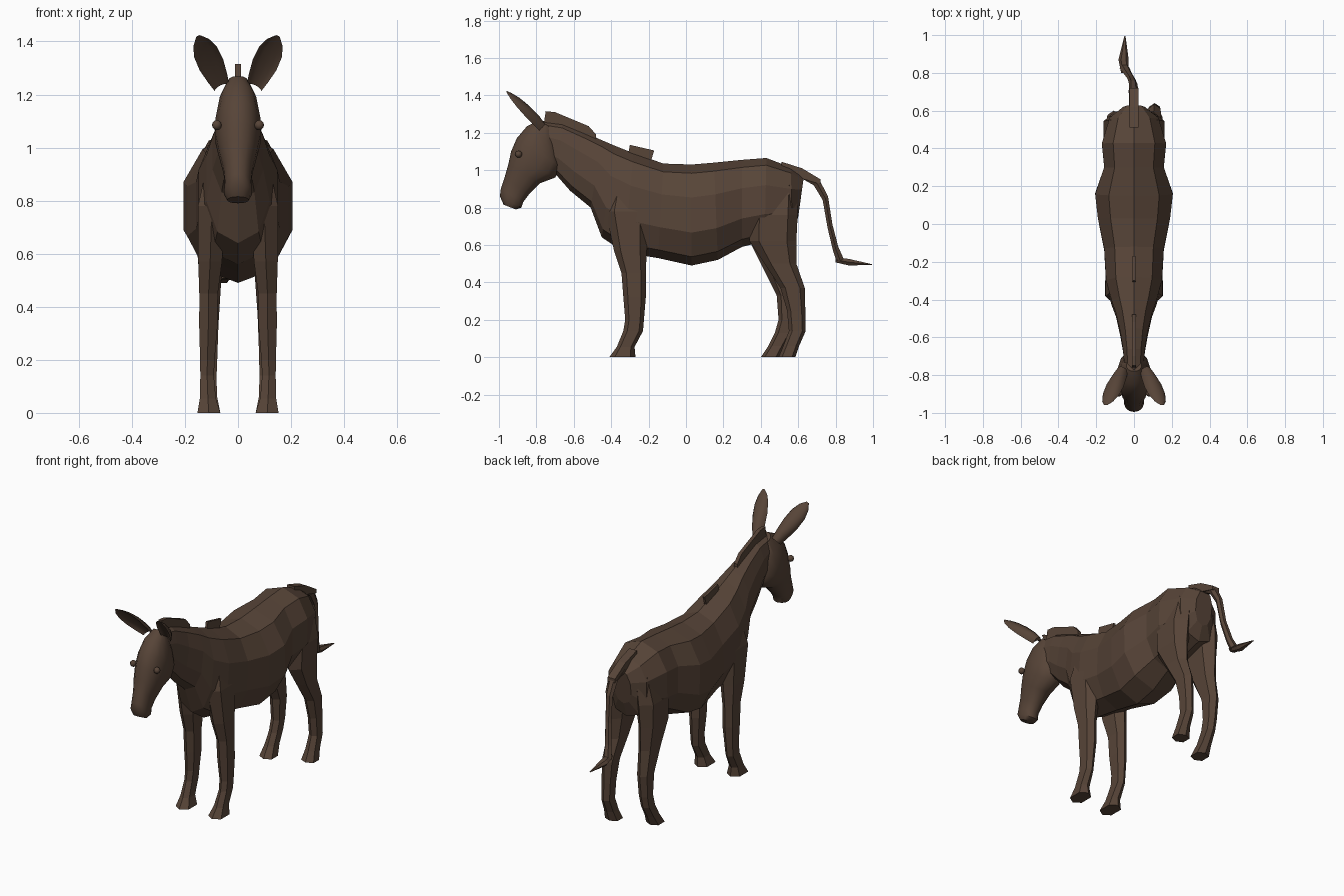
import bpy
import bmesh
from math import sin, cos, pi, copysign
from mathutils import Vector

cube = bpy.data.objects.get("Cube")
if cube:
    bpy.data.objects.remove(cube, do_unlink=True)

coat = bpy.data.materials.new("brown_coat")
coat.use_nodes = True
coat.diffuse_color = (0.095, 0.058, 0.039, 1)
bsdf = coat.node_tree.nodes["Principled BSDF"]
bsdf.inputs["Base Color"].default_value = coat.diffuse_color
bsdf.inputs["Roughness"].default_value = 0.9


def finish(name, bm, smooth=False):
    bmesh.ops.recalc_face_normals(bm, faces=bm.faces)
    mesh = bpy.data.meshes.new(name)
    bm.to_mesh(mesh)
    bm.free()
    mesh.materials.append(coat)
    ob = bpy.data.objects.new(name, mesh)
    bpy.context.collection.objects.link(ob)
    if smooth:
        bpy.ops.object.select_all(action='DESELECT')
        ob.select_set(True)
        bpy.context.view_layer.objects.active = ob
        bpy.ops.object.shade_smooth_by_angle(angle=pi / 4)
    return ob


def loft(name, rings, n, power=1.0, turn=0.0, cup=1.0, smooth=False):
    """Skin rings given as (centre, half axis u, half axis v)."""
    bm = bmesh.new()
    loops = []
    for c, u, v in rings:
        loop = []
        for i in range(n):
            a = 2 * pi * i / n + turn
            cu, sv = [copysign(abs(t) ** power, t) for t in (cos(a), sin(a))]
            if sv > 0:
                sv *= cup
            loop.append(bm.verts.new(Vector(c) + Vector(u) * cu + Vector(v) * sv))
        loops.append(loop)
    for a, b in zip(loops, loops[1:]):
        for i in range(n):
            j = (i + 1) % n
            bm.faces.new((a[i], a[j], b[j], b[i]))
    bm.faces.new(loops[0])
    bm.faces.new(loops[-1])
    return finish(name, bm, smooth)


def spine(sections):
    """Rings across x from (y, z, y, z, half width) sections."""
    rings = []
    for y1, z1, y2, z2, w in sections:
        p, q = Vector((0, y1, z1)), Vector((0, y2, z2))
        rings.append(((p + q) / 2, (p - q) / 2, (w, 0, 0)))
    return rings


def leg(name, side, rows):
    """Rows are (z, front y, back y, inner x, outer x)."""
    rings = [((side * (i + o) / 2, (f + b) / 2, z), (0, (b - f) / 2, 0),
              ((o - i) / 2, 0, 0)) for z, f, b, i, o in rows]
    return loft(name, rings, 6, power=0.75)


def plate(name, outline, half):
    """Thin upright plate from a (y, z) outline."""
    bm = bmesh.new()
    face = bm.faces.new([bm.verts.new((-half, y, z)) for y, z in outline])
    new = bmesh.ops.extrude_face_region(bm, geom=[face])["geom"]
    verts = [v for v in new if isinstance(v, bmesh.types.BMVert)]
    bmesh.ops.translate(bm, verts=verts, vec=(2 * half, 0, 0))
    return finish(name, bm)


# Trunk and neck
loft("body", spine([
    (.63, .965, .60, .75, .06), (.56, 1.015, .57, .66, .135),
    (.43, 1.065, .42, .62, .178), (.30, 1.055, .30, .59, .165),
    (.15, 1.04, .17, .52, .215), (.03, 1.03, .03, .49, .20),
    (-.12, 1.035, -.15, .53, .165), (-.28, 1.09, -.33, .56, .155),
    (-.38, 1.13, -.45, .64, .125), (-.45, 1.16, -.51, .80, .10),
    (-.55, 1.205, -.62, .89, .075), (-.66, 1.25, -.69, .97, .06),
    (-.78, 1.265, -.75, 1.02, .052)]), 10, power=0.9)

# Head
loft("head", spine([
    (-.78, 1.27, -.72, 1.22, .04), (-.85, 1.235, -.69, 1.12, .07),
    (-.905, 1.17, -.67, 1.02, .086), (-.935, 1.10, -.70, .96, .086),
    (-.95, 1.03, -.78, .93, .074), (-.97, .96, -.84, .87, .056),
    (-.99, .90, -.87, .83, .05), (-.995, .86, -.88, .80, .054),
    (-.975, .815, -.91, .79, .04)]), 14, power=0.9, smooth=True)

# Mane tufts
plate("mane", [(-.76, 1.25), (-.75, 1.315), (-.70, 1.31), (-.52, 1.235),
               (-.48, 1.19), (-.48, 1.14)], .011)
plate("withers_tuft", [(-.31, 1.08), (-.30, 1.135), (-.17, 1.105), (-.19, 1.04)], .007)

for side, label in ((1, "left"), (-1, "right")):
    # Cupped ear along a leaning axis
    base, tip = Vector((side * .06, -.785, 1.225)), Vector((side * .15, -.96, 1.42))
    axis = tip - base
    wide = Vector((side * .9, 0, -.42)).normalized()
    front = axis.cross(wide).normalized()
    if front.y > 0:
        front.negate()
    ear = [(0, .03, .04), (.2, .04, .045), (.45, .049, .04),
           (.7, .047, .028), (.88, .032, .014), (1, .008, .003)]
    loft(label + "_ear", [(base + axis * t, wide * w, front * d) for t, w, d in ear],
         12, cup=-0.45, smooth=True)

    # Eye
    bm = bmesh.new()
    bmesh.ops.create_uvsphere(bm, u_segments=10, v_segments=6, radius=.019)
    bmesh.ops.translate(bm, verts=bm.verts, vec=(side * .08, -.895, 1.085))
    finish(label + "_eye", bm, True)

    # Front leg with shoulder
    leg(label + "_front_leg", side, [
        (.98, -.38, -.22, .03, .11), (.78, -.43, -.20, .04, .157),
        (.57, -.385, -.21, .055, .155), (.45, -.345, -.215, .072, .15),
        (.32, -.335, -.215, .074, .15), (.20, -.325, -.225, .085, .146),
        (.14, -.335, -.23, .088, .145), (.055, -.37, -.275, .08, .147),
        (0, -.41, -.27, .062, .158)])

# Hind legs, the left one set further back
thigh = [(.92, .40, .59, .02, .13), (.76, .34, .597, .03, .168), (.62, .34, .59, .05, .16)]
leg("left_hind_leg", 1, thigh + [
    (.50, .42, .59, .06, .148), (.37, .505, .635, .07, .145),
    (.25, .54, .638, .075, .14), (.14, .55, .64, .078, .14),
    (.06, .52, .605, .075, .145), (0, .495, .585, .062, .155)])
leg("right_hind_leg", -1, thigh + [
    (.48, .41, .585, .06, .148), (.33, .485, .60, .07, .145),
    (.20, .495, .585, .075, .14), (.13, .475, .57, .078, .14),
    (.06, .44, .53, .075, .145), (0, .40, .50, .062, .155)])

# Tail root over the rump, then the hanging tail and its tuft
plate("tail_root", [(.51, 1.045), (.62, 1.01), (.72, .95), (.72, .925), (.60, .96), (.51, 1.0)], .025)
tail = [(0, .62, .975, .025), (-.002, .70, .93, .026), (-.005, .745, .85, .022),
        (-.015, .77, .70, .02), (-.035, .80, .58, .022), (-.05, .825, .515, .027)]
loft("tail", [((x, y, z), (r, 0, 0), (0, r * .75, r * .5)) for x, y, z, r in tail], 6)
tuft = [(-.048, .80, .52, .02), (-.055, .87, .508, .027), (-.048, .995, .495, .003)]
loft("tail_tuft", [((x, y, z), (r, 0, 0), (0, 0, r * .75)) for x, y, z, r in tuft], 6)
